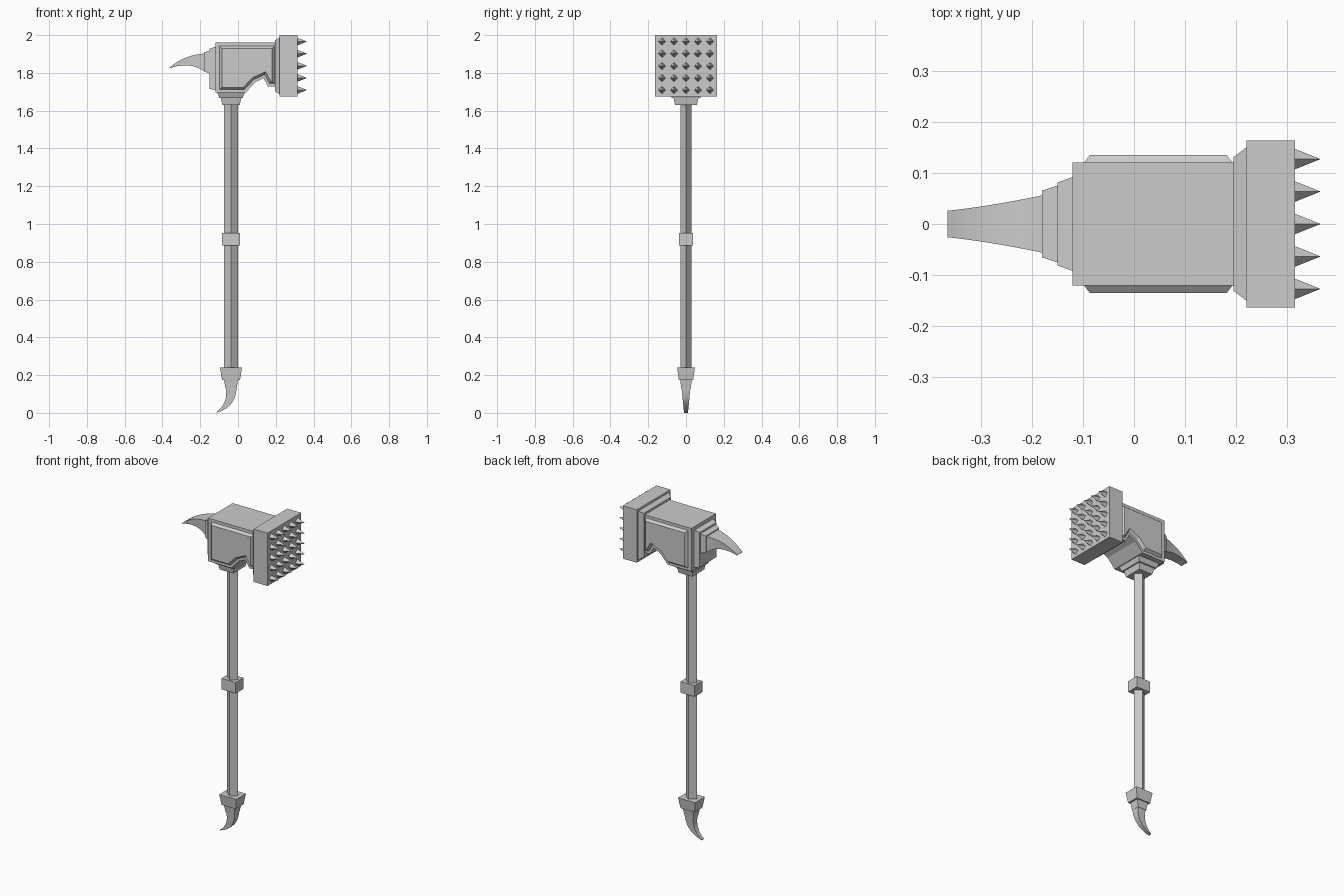
import bpy, bmesh
from mathutils import Vector

cube = bpy.data.objects.get("Cube")
if cube:
    bpy.data.objects.remove(cube)

grey = bpy.data.materials.new("plain grey")
grey.use_nodes = True
colour = (0.6, 0.6, 0.6, 1)
grey.diffuse_color = colour
grey.node_tree.nodes["Principled BSDF"].inputs["Base Color"].default_value = colour

AXIS_X = -0.037   # handle centre line
MID_Z = 1.8375    # striking head centre height


def finish(name, bm, smooth=False):
    bmesh.ops.recalc_face_normals(bm, faces=bm.faces)
    mesh = bpy.data.meshes.new(name)
    bm.to_mesh(mesh)
    bm.free()
    mesh.materials.append(grey)
    obj = bpy.data.objects.new(name, mesh)
    bpy.context.collection.objects.link(obj)
    if smooth:
        bpy.ops.object.select_all(action='DESELECT')
        obj.select_set(True)
        bpy.context.view_layer.objects.active = obj
        bpy.ops.object.shade_smooth_by_angle(angle=0.6)


def loft(name, rings, smooth=False):
    """Skin a list of equal point loops and cap both ends."""
    bm = bmesh.new()
    loops = [[bm.verts.new(p) for p in ring] for ring in rings]
    n = len(loops[0])
    for a, b in zip(loops, loops[1:]):
        for i in range(n):
            j = (i + 1) % n
            bm.faces.new((a[i], a[j], b[j], b[i]))
    bm.faces.new(loops[0])
    bm.faces.new(loops[-1])
    finish(name, bm, smooth)


def ring_z(z, rx, ry):
    return [(AXIS_X + sx * rx, sy * ry, z) for sx, sy in ((-1, -1), (1, -1), (1, 1), (-1, 1))]


def ring_x(x, ry, low, high):
    return [(x, -ry, low), (x, ry, low), (x, ry, high), (x, -ry, high)]


def bezier(a, b, c, t):
    return Vector(a) * (1 - t) ** 2 + Vector(b) * 2 * t * (1 - t) + Vector(c) * t * t


def horn(name, edge_a, edge_b, width, steps=10):
    """Blade-like claw between two curved edges in the xz plane."""
    rings = []
    for i in range(steps + 1):
        t = i / steps
        a, b = bezier(*edge_a, t), bezier(*edge_b, t)
        w = bezier(*[(v, 0) for v in width], t).x
        rings.append([(a.x, -w, a.y), (a.x, w, a.y), (b.x, w, b.y), (b.x, -w, b.y)])
    loft(name, rings, True)


# Handle with diamond section, and its grip band
loft("handle", [[(AXIS_X - .038, 0, z), (AXIS_X, -.03, z), (AXIS_X + .038, 0, z), (AXIS_X, .03, z)]
                for z in (.2, 1.65)])
loft("grip_band", [ring_z(.885, .048, .038), ring_z(.953, .048, .038)])

# Pommel
loft("pommel_cap", [ring_z(.175, .048, .038), ring_z(.24, .058, .047)])
loft("pommel_step", [ring_z(.13, .03, .025), ring_z(.175, .037, .031)])
horn("pommel_claw", [(-.008, .13), (-.012, .03), (-.115, 0)],
     [(-.065, .13), (-.05, .055), (-.115, .003)], (.023, .014, .01))

# Stepped neck under the head
loft("neck_upper", [ring_z(1.667, .062, .075), ring_z(1.697, .073, .088)])
loft("neck_lower", [ring_z(1.63, .046, .058), ring_z(1.667, .054, .066)])

# Head body, with a notch in its underside
outline = [(-.12, 1.96), (-.12, 1.695), (.04, 1.695), (.09, 1.75), (.135, 1.772),
           (.16, 1.727), (.197, 1.727), (.197, 1.96)]
loft("head_body", [[(x, y, z) for x, z in outline] for y in (-.12, .12)])

# Raised bevelled panels on both sides
panel = [(-.098, 1.942), (-.098, 1.711), (.033, 1.711), (.083, 1.764), (.141, 1.791),
         (.168, 1.743), (.193, 1.743), (.193, 1.942)]
for side, label in ((-1, "front"), (1, "back")):
    bm = bmesh.new()
    face = bm.faces.new([bm.verts.new((x, side * .12, z)) for x, z in panel])
    bm.normal_update()
    bmesh.ops.inset_region(bm, faces=[face], thickness=.012, use_even_offset=True, use_boundary=True)
    bmesh.ops.translate(bm, verts=face.verts[:], vec=(0, side * .0155, 0))
    finish(label + "_panel", bm)

# Stepped mount and rear claw
loft("mount_large", [ring_x(-.12, .092, 1.71, 1.938), ring_x(-.15, .081, 1.715, 1.928)])
loft("mount_small", [ring_x(-.15, .075, 1.797, 1.918), ring_x(-.18, .065, 1.808, 1.908)])
horn("rear_claw", [(-.18, 1.902), (-.285, 1.895), (-.365, 1.826)],
     [(-.18, 1.808), (-.25, 1.862), (-.365, 1.824)], (.056, .034, .026))

# Striking block
loft("block_collar", [ring_x(.195, .131, MID_Z - .135, MID_Z + .135),
                      ring_x(.22, .15, MID_Z - .15, MID_Z + .15)])
loft("striking_block", [ring_x(x, .1635, MID_Z - .1625, MID_Z + .1625) for x in (.22, .315)])

# Grid of spikes on the striking face
bm = bmesh.new()
for row in range(-2, 3):
    for col in range(-2, 3):
        y, z, r = col * .0635, MID_Z + row * .064, .02
        base = [bm.verts.new((.315, y + dy * r, z + dz * r)) for dy, dz in ((1, 0), (0, 1), (-1, 0), (0, -1))]
        tip = bm.verts.new((.365, y, z))
        bm.faces.new(base)
        for i in range(4):
            bm.faces.new((base[i], base[(i + 1) % 4], tip))
finish("spikes", bm)
